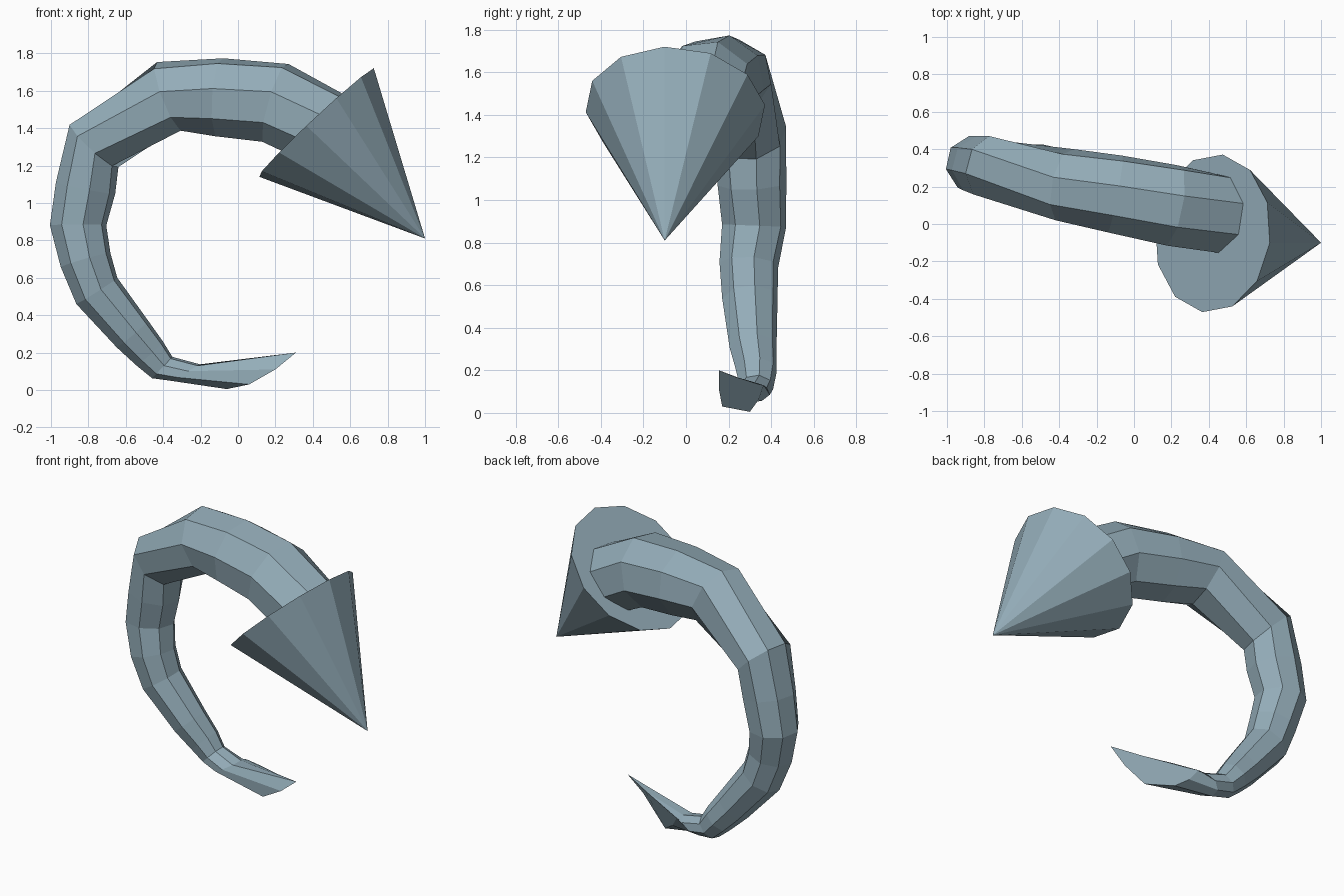
import bpy, bmesh
from math import sin, cos, radians
from mathutils import Vector

if "Cube" in bpy.data.objects:
    bpy.data.objects.remove(bpy.data.objects["Cube"])

# Blue-grey material
mat = bpy.data.materials.new("slate")
mat.diffuse_color = (0.296, 0.417, 0.484, 1)
mat.use_nodes = True
mat.node_tree.nodes["Principled BSDF"].inputs["Base Color"].default_value = mat.diffuse_color


def finish(bm, name):
    bmesh.ops.recalc_face_normals(bm, faces=bm.faces[:])
    me = bpy.data.meshes.new(name)
    bm.to_mesh(me)
    bm.free()
    me.materials.append(mat)
    ob = bpy.data.objects.new(name, me)
    bpy.context.collection.objects.link(ob)
    return ob


def ring(bm, centre, axis, r, n, phase):
    # polygon around an axis, starting from the outer side of the arch
    v = (Vector((0, 1, 0)) - axis * axis.y).normalized()
    u = v.cross(axis).normalized()
    out = []
    for i in range(n):
        a = radians(phase) + i * 6.2831853 / n
        out.append(bm.verts.new(centre + r * (u * cos(a) + v * sin(a))))
    return out


def bridge(bm, a, b):
    n = len(a)
    for i in range(n):
        j = (i + 1) % n
        bm.faces.new((a[i], a[j], b[j], b[i]))


# Curved eight-sided tail: x, y, z, radius, twist
path = [
    (0.46, 0.055, 1.40, 0.22, 14),
    (0.20, 0.10, 1.535, 0.225, 13),
    (-0.10, 0.16, 1.565, 0.214, 12),
    (-0.37, 0.21, 1.57, 0.198, 12),
    (-0.77, 0.30, 1.305, 0.175, 35),
    (-0.815, 0.31, 1.08, 0.163, 37),
    (-0.855, 0.32, 0.88, 0.153, 35),
    (-0.815, 0.295, 0.695, 0.14, 35),
    (-0.755, 0.30, 0.53, 0.132, 35),
    (-0.565, 0.315, 0.30, 0.112, 35),
    (-0.472, 0.33, 0.195, 0.097, 35),
    (-0.405, 0.33, 0.12, 0.08, 35),
]
pts = [Vector((0.65, 0.04, 1.17))] + [Vector(p[:3]) for p in path] + [Vector((-0.33, 0.33, 0.06))]
bm = bmesh.new()
rings = []
for i, p in enumerate(path):
    t = (pts[i + 2] - pts[i]).normalized()
    rings.append(ring(bm, pts[i + 1], t, p[3], 8, p[4]))
rings.append(ring(bm, Vector((-0.28, 0.305, 0.093)), Vector((0.5, 0, -0.87)).normalized(), 0.09, 8, 35))

# Slanted, pointed end of the tail
tip = [(-0.14, 0.34, 0.06), (-0.19, 0.365, 0.13), (-0.05, 0.31, 0.147), (0.13, 0.23, 0.17),
       (0.31, 0.155, 0.20), (0.20, 0.155, 0.11), (0.06, 0.17, 0.03), (-0.06, 0.30, 0.005)]
rings.append([bm.verts.new(p) for p in tip])
for a, b in zip(rings, rings[1:]):
    bridge(bm, a, b)
bm.faces.new(rings[0])
bm.faces.new(rings[-1])
finish(bm, "curved_tail")

# Cone head
bm = bmesh.new()
apex = Vector((1.0, -0.10, 0.81))
base = Vector((0.42, -0.05, 1.43))
circle = ring(bm, base, (base - apex).normalized(), 0.425, 12, -7)
top = bm.verts.new(apex)
bm.faces.new(circle)
for i in range(12):
    bm.faces.new((circle[i], circle[(i + 1) % 12], top))
finish(bm, "cone_head")
